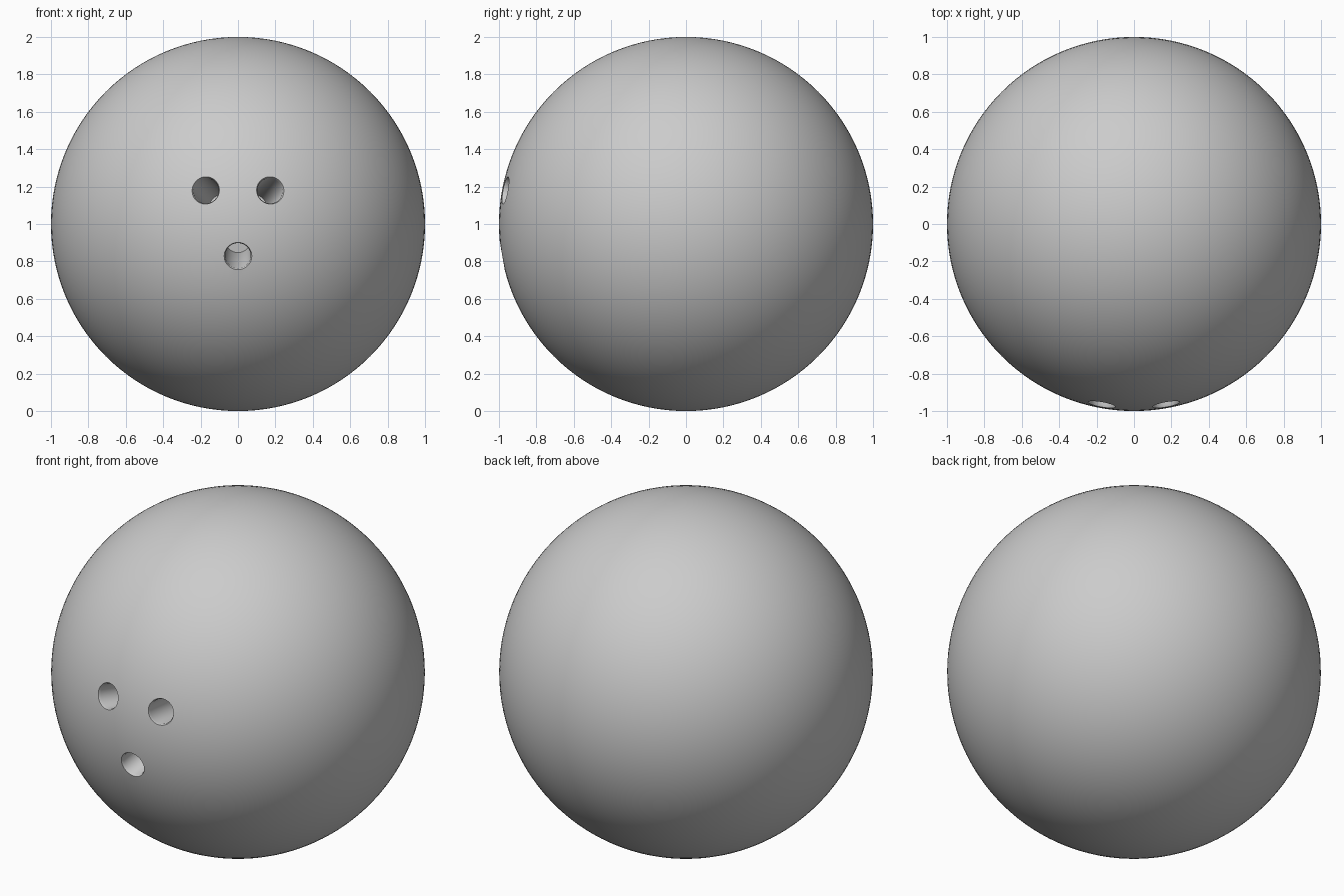
import bpy, bmesh, math
from mathutils import Vector, Matrix

if "Cube" in bpy.data.objects:
    bpy.data.objects.remove(bpy.data.objects["Cube"])

CENTRE = Vector((0, 0, 1))


def hole_cutter(x, z):
    """Lathed plug pointing outward from the ball centre, with a slightly flared rim."""
    profile = [(0, 0.5), (0.068, 0.5), (0.068, 0.983), (0.074, 0.997), (0.097, 1.05), (0, 1.05)]
    bm = bmesh.new()
    verts = [bm.verts.new((r, 0, h)) for r, h in profile]
    edges = [bm.edges.new(pair) for pair in zip(verts, verts[1:])]
    bmesh.ops.spin(bm, geom=verts + edges, cent=(0, 0, 0), axis=(0, 0, 1),
                   angle=math.tau, steps=48)
    bmesh.ops.remove_doubles(bm, verts=bm.verts, dist=1e-4)
    bmesh.ops.recalc_face_normals(bm, faces=bm.faces)
    direction = Vector((x, -math.sqrt(1 - x * x - z * z), z))
    turn = direction.to_track_quat('Z', 'Y').to_matrix().to_4x4()
    bm.transform(Matrix.Translation(CENTRE) @ turn)
    mesh = bpy.data.meshes.new("hole_cutter")
    bm.to_mesh(mesh)
    bm.free()
    cutter = bpy.data.objects.new("hole_cutter", mesh)
    bpy.context.collection.objects.link(cutter)
    cutter.hide_render = True
    return cutter


# Ball
bpy.ops.mesh.primitive_uv_sphere_add(segments=128, ring_count=64, radius=1, location=CENTRE)
ball = bpy.context.object
ball.name = "ball"

# Two finger holes and one thumb hole
for x, z in [(-0.173, 0.18), (0.173, 0.18), (0, -0.172)]:
    cutter = hole_cutter(x, z)
    cut = ball.modifiers.new("hole", 'BOOLEAN')
    cut.operation = 'DIFFERENCE'
    cut.solver = 'EXACT'
    cut.object = cutter
    bpy.context.view_layer.objects.active = ball
    bpy.ops.object.modifier_apply(modifier=cut.name)
    bpy.data.objects.remove(cutter)

# Smooth ball and walls, crisp rims
bpy.ops.object.select_all(action='DESELECT')
ball.select_set(True)
bpy.context.view_layer.objects.active = ball
bpy.ops.object.shade_smooth_by_angle(angle=math.radians(30))
